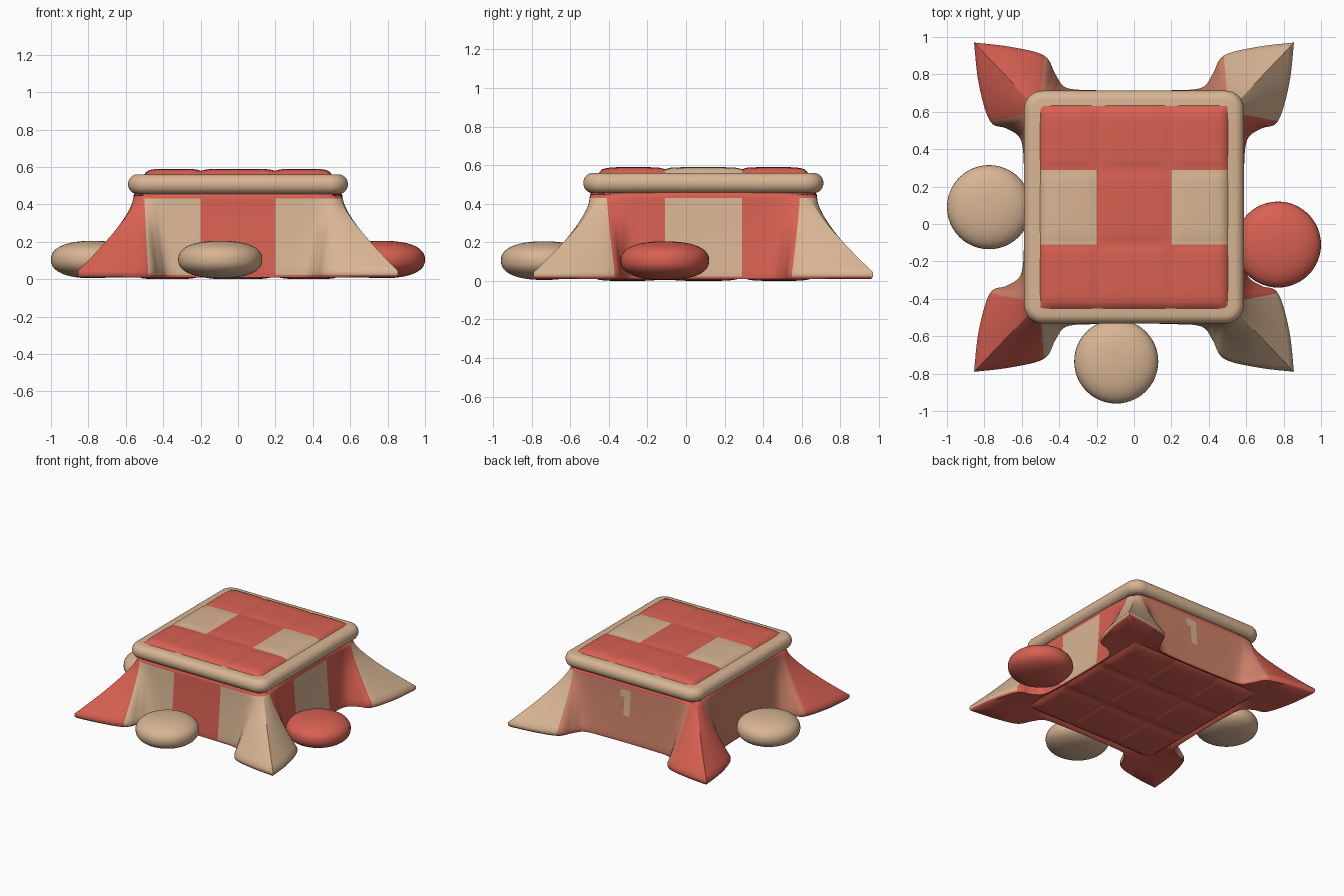
import bpy, bmesh, math
from mathutils import Vector

if "Cube" in bpy.data.objects:
    bpy.data.objects.remove(bpy.data.objects["Cube"])

CY = 0.09  # table centre in y


def material(name, r, g, b):
    m = bpy.data.materials.new(name)
    m.diffuse_color = [((c / 255 + 0.055) / 1.055) ** 2.4 for c in (r, g, b)] + [1]
    m.use_nodes = True
    m.node_tree.nodes["Principled BSDF"].inputs["Base Color"].default_value = m.diffuse_color
    return m


MATS = [material("red cloth", 216, 96, 82), material("tan cloth", 216, 181, 148),
        material("salmon cloth", 205, 130, 106)]
RED, TAN, SALMON = 0, 1, 2


def finish(bm, name, loc=(0, 0, 0), angle=45):
    me = bpy.data.meshes.new(name)
    bmesh.ops.recalc_face_normals(bm, faces=bm.faces)
    bm.to_mesh(me)
    bm.free()
    for m in MATS:
        me.materials.append(m)
    me.polygons.foreach_set("use_smooth", [True] * len(me.polygons))
    me.set_sharp_from_angle(angle=math.radians(angle))
    ob = bpy.data.objects.new(name, me)
    ob.location = loc
    bpy.context.collection.objects.link(ob)
    return ob


# ---- blanket: quarter outline as (floor x, floor y, top x, top y)
QUARTER = [(0, .622, 0, .59), (.2, .625, .2, .59), (.36, .638, .4, .59), (.42, .71, .46, .59),
           (.48, .81, .5, .585), (.66, .857, .525, .575), (.855, .88, .545, .555),
           (.83, .66, .555, .53), (.77, .46, .56, .5), (.68, .42, .56, .44),
           (.605, .36, .56, .37), (.588, .2, .56, .2), (.585, 0, .56, 0)]
TIP, STEPS = 6, 6


def smooth_path(pts):
    out = []
    for i in range(len(pts) - 1):
        p1, p2 = Vector(pts[i]), Vector(pts[i + 1])
        p0 = p1 if i in (0, TIP) else Vector(pts[i - 1])
        p3 = p2 if i + 1 in (TIP, len(pts) - 1) else Vector(pts[i + 2])
        for k in range(STEPS):
            t = k / STEPS
            p = 0.5 * (2 * p1 + (p2 - p0) * t + (2 * p0 - 5 * p1 + 4 * p2 - p3) * t * t
                       + (3 * p1 - p0 - 3 * p2 + p3) * t ** 3)
            out.append((p, i))
    return out + [(Vector(pts[-1]), len(pts) - 2)]


def side_colour(sx, sy, seg):
    if 4 <= seg < 8:                       # corner tip
        return TAN if sx > 0 else RED
    if seg < 4:                            # front or back wall
        if sy > 0:
            return SALMON
        return RED if seg < 1 else TAN
    if sx < 0:                             # left wall
        return SALMON
    return TAN if seg >= 11 else RED       # right wall


path = smooth_path(QUARTER)
ring, cols = [], []
for sx, sy, rev in ((1, 1, 0), (1, -1, 1), (-1, -1, 0), (-1, 1, 1)):
    seq = path[::-1] if rev else path
    for a, b in zip(seq, seq[1:]):
        p = a[0]
        ring.append((p[0] * sx, p[1] * sy, p[2] * sx, p[3] * sy))
        cols.append(side_colour(sx, sy, b[1] if rev else a[1]))

levels = [(.03, 0), (.014, .5), (.01, .97), (.022, 1), (.045, 1)]
for k in range(1, 15):
    z = .045 + k * .385 / 14
    levels.append((z, ((.43 - z) / .385) ** 1.25 if z < .4299 else 0))
levels += [(.447, -.05), (.458, -.3)]
bm = bmesh.new()
rows = []
for z, t in levels:
    rows.append([bm.verts.new((q[2] + (q[0] - q[2]) * t, q[3] + (q[1] - q[3]) * t, z)) for q in ring])
n = len(ring)
for j in range(len(rows) - 1):
    for i in range(n):
        k = (i + 1) % n
        f = bm.faces.new((rows[j][i], rows[j][k], rows[j + 1][k], rows[j + 1][i]))
        c = f.calc_center_median()
        f.material_index = cols[i]
        if j < 3 or c.z > .43:             # underside and top hem
            f.material_index = RED
        elif c.y > .5 and 0 < c.x < .07 and .2 < c.z < .4:   # light streak on back wall
            f.material_index = TAN
finish(bm, "blanket", (0, CY, 0), 60)


# ---- quilted sheets of 3 x 3 puffy squares
def quilt(name, hx, hy, z0, height, seam, colour):
    bm = bmesh.new()
    N = 14

    def axis(h):
        edges = [-h, -.2, .2, h]
        out = [(a + (b - a) * k / N, 2 * k / N - 1) for a, b in zip(edges, edges[1:]) for k in range(N)]
        return out + [(h, 1)]
    grid = []
    for x, u in axis(hx):
        row = []
        for y, v in axis(hy):
            puff = math.sqrt((1 - u ** 4) * (1 - v ** 4))
            env = math.sqrt((1 - (x / hx) ** 20) * (1 - (y / hy) ** 20))
            row.append(bm.verts.new((x, y, z0 + height * env * (seam + (1 - seam) * puff))))
        grid.append(row)
    for i in range(3 * N):
        for j in range(3 * N):
            f = bm.faces.new((grid[i][j], grid[i + 1][j], grid[i + 1][j + 1], grid[i][j + 1]))
            f.material_index = colour(i // N, j // N)
    bmesh.ops.recalc_face_normals(bm, faces=bm.faces)
    ob = finish(bm, name, (0, CY, 0), 60)
    # open sheets: make normals point along the puff direction
    if ob.data.polygons[len(ob.data.polygons) // 2].normal.z * height < 0:
        ob.data.flip_normals()


quilt("top_quilt", .508, .55, .552, .038, .72, lambda i, j: TAN if j == 1 and i != 1 else RED)
quilt("underside_quilt", .565, .595, .032, -.032, .3, lambda i, j: RED)

# ---- rounded table rim
bm = bmesh.new()
RX, RY, RC, SEG = .588, .623, .1, 10
prof = [(.3, .455)] + [(.05 - .05 * math.cos(a), .5075 + .0525 * math.sin(a))
                       for a in [math.radians(-90 + 180 * k / 12) for k in range(13)]] + [(.3, .56)]
rows = []
for inset, z in prof:
    r = max(RC - inset, .01)
    row = []
    for q, (sx, sy) in enumerate(((1, 1), (-1, 1), (-1, -1), (1, -1))):
        for k in range(SEG + 1):
            a = math.pi / 2 * (q + k / SEG)
            row.append(bm.verts.new((sx * (RX - inset - r) + r * math.cos(a),
                                     sy * (RY - inset - r) + r * math.sin(a), z)))
    rows.append(row)
for a, b in zip(rows, rows[1:]):
    for i in range(len(a)):
        k = (i + 1) % len(a)
        bm.faces.new((a[i], a[k], b[k], b[i]))
bm.faces.new(rows[0])
bm.faces.new(rows[-1])
for f in bm.faces:
    f.material_index = TAN
finish(bm, "table_rim", (0, CY, 0))


# ---- floor cushions: flattened round pillows
def cushion(name, x, y, r, colour):
    bm = bmesh.new()
    bmesh.ops.create_uvsphere(bm, u_segments=48, v_segments=24, radius=1)
    for v in bm.verts:
        rad = math.hypot(v.co.x, v.co.y)
        z = math.copysign(abs(v.co.z) ** .85, v.co.z)
        s = r * (rad ** .85) / rad if rad > 1e-5 else 0
        v.co = (v.co.x * s, v.co.y * s, z * .1)
    for f in bm.faces:
        f.material_index = colour
    finish(bm, name, (x, y, .105))


cushion("left_cushion", -.775, .09, .225, TAN)
cushion("right_cushion", .77, -.11, .23, RED)
cushion("front_cushion", -.095, -.735, .225, TAN)
